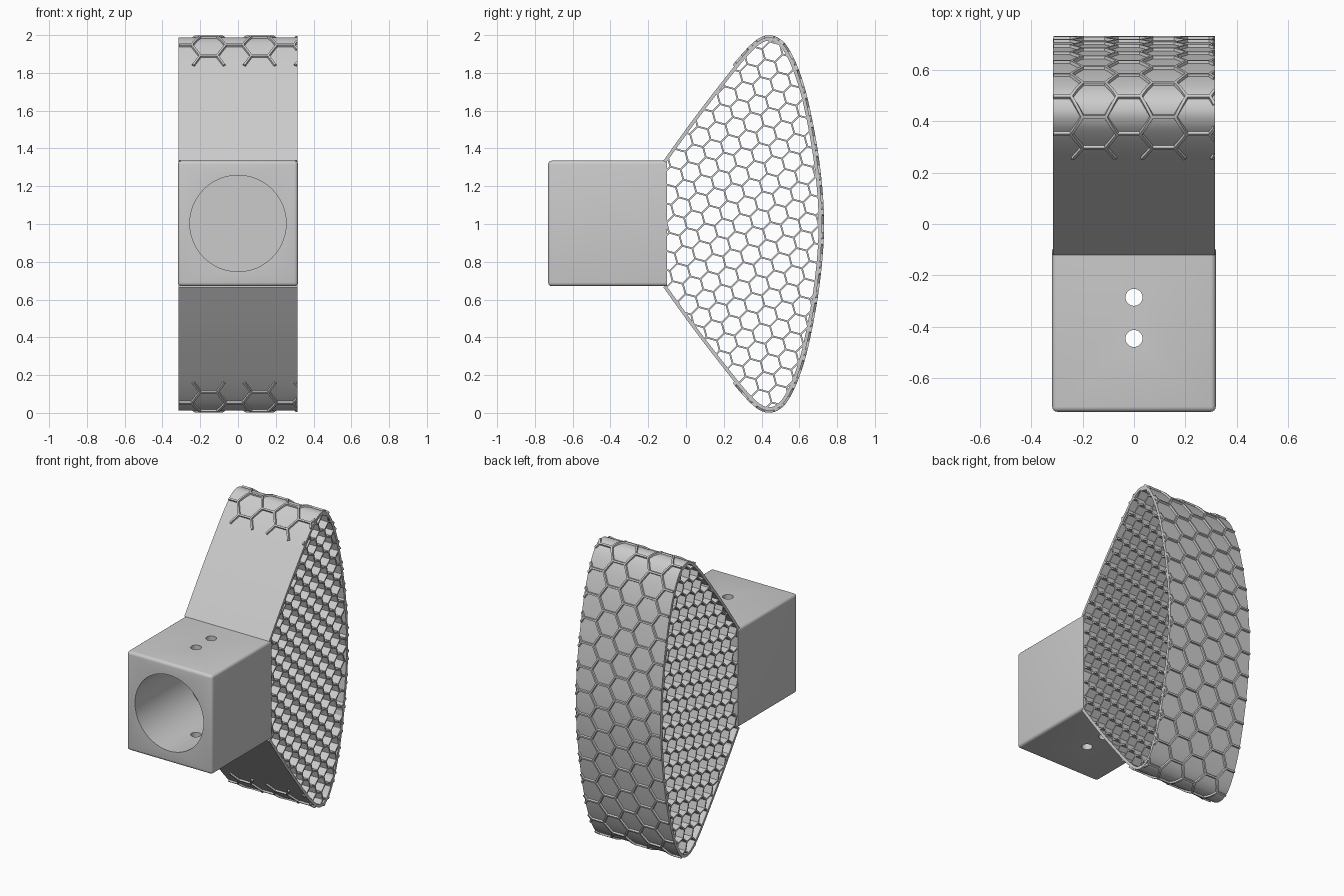
import bpy, bmesh, math
from mathutils import Vector, Matrix

if "Cube" in bpy.data.objects:
    bpy.data.objects.remove(bpy.data.objects["Cube"])

W = 0.315          # half width in x
T = 0.018          # shell thickness


def finish(bm, name, angle=None):
    bmesh.ops.recalc_face_normals(bm, faces=bm.faces)
    me = bpy.data.meshes.new(name)
    bm.to_mesh(me)
    bm.free()
    ob = bpy.data.objects.new(name, me)
    bpy.context.collection.objects.link(ob)
    if angle:
        smooth(ob, angle)
    return ob


def smooth(ob, angle):
    bpy.ops.object.select_all(action='DESELECT')
    ob.select_set(True)
    bpy.context.view_layer.objects.active = ob
    bpy.ops.object.shade_smooth_by_angle(angle=math.radians(angle))


def loft(bm, rings):
    """Join four-point rings into a solid strip."""
    vs = [[bm.verts.new(p) for p in r] for r in rings]
    for a, b in zip(vs, vs[1:]):
        for k in range(4):
            m = (k + 1) % 4
            bm.faces.new((a[k], a[m], b[m], b[k]))
    bm.faces.new(vs[0])
    bm.faces.new(vs[-1][::-1])


def hex_edges(s, u0, v0, ni, nj, turn=0):
    """Edges of a honeycomb with side s, each edge given once."""
    rot = Matrix.Rotation(math.radians(turn), 2)
    for i in range(-ni, ni + 1):
        for j in range(-nj, nj + 1):
            c = Vector((1.5 * s * i, math.sqrt(3) * s * (j + (i % 2) / 2)))
            p = [Vector((u0, v0)) + rot @ (c + s * Vector((math.cos(k * math.pi / 3),
                                                           math.sin(k * math.pi / 3))))
                 for k in range(4)]
            for k in range(3):
                yield p[k], p[k + 1]


# Side outline (y, z): upper half, mirrored about z = 1, then smoothed
half = [(-0.12, 1.335), (0.05, 1.57), (0.22, 1.79), (0.30, 1.888), (0.36, 1.95),
        (0.40, 1.978), (0.44, 1.988), (0.485, 1.975), (0.53, 1.93), (0.58, 1.83),
        (0.63, 1.675), (0.68, 1.43), (0.71, 1.2), (0.72, 1.0)]
ctrl = [Vector(p) for p in half] + [Vector((y, 2 - z)) for y, z in half[-2::-1]]
outline = []
N = len(ctrl)
for i in range(N - 1):
    p0, p1, p2, p3 = (ctrl[max(0, min(N - 1, i + k))] for k in (-1, 0, 1, 2))
    for q in range(6):
        t = q / 6
        outline.append(0.5 * (2 * p1 + (p2 - p0) * t + (2 * p0 - 5 * p1 + 4 * p2 - p3) * t * t
                              + (3 * p1 - p0 - 3 * p2 + p3) * t ** 3))
outline.append(ctrl[-1])
M = len(outline)
normals = []
for i in range(M):
    d = (outline[min(i + 1, M - 1)] - outline[max(i - 1, 0)]).normalized()
    normals.append(Vector((-d.y, d.x)))
arc = [0]
for a, b in zip(outline, outline[1:]):
    arc.append(arc[-1] + (b - a).length)

# Curved outer shell
bm = bmesh.new()
rings = []
for p, n in zip(outline, normals):
    q = p - n * T
    rings.append([(-W, *p), (W, *p), (W, *q), (-W, *q)])
loft(bm, rings)
finish(bm, "curved_shell", 35)

# Honeycomb core running through the full width
planes = [(p - n * T * 0.5, n) for p, n in zip(outline, normals)]
planes.append((Vector((-0.12, 1)), Vector((-1, 0))))
bm = bmesh.new()
for a, b in hex_edges(0.056, 0.3, 1.0, 16, 16, -15):
    t0, t1 = 0.0, 1.0
    for p, n in planes:
        da, db = (a - p).dot(n), (b - p).dot(n)
        if da > 0 and db > 0:
            t0 = 2
        elif da > 0:
            t0 = max(t0, da / (da - db))
        elif db > 0:
            t1 = min(t1, da / (da - db))
    if t1 - t0 < 0.02:
        continue
    p, q = a.lerp(b, t0), a.lerp(b, t1)
    d = (b - a).normalized()
    s = Vector((-d.y, d.x)) * 0.0045
    loft(bm, [[(-W, *(e + s)), (W, *(e + s)), (W, *(e - s)), (-W, *(e - s))] for e in (p, q)])
finish(bm, "honeycomb_core")


# Raised hexagon ridges wrapped over the outside of the shell
def on_shell(x, v, h):
    i = 0
    while i < M - 2 and arc[i + 1] < v:
        i += 1
    t = (v - arc[i]) / (arc[i + 1] - arc[i])
    p = outline[i].lerp(outline[i + 1], t) + normals[i].lerp(normals[i + 1], t).normalized() * h
    return (max(-W, min(W, x)), p.x, p.y)


start = next(arc[i] for i in range(M) if outline[i].x > 0.24)
end = arc[-1] - start
bm = bmesh.new()
for a, b in hex_edges(0.09, -0.02, arc[-1] / 2, 4, 14):
    d = (b - a).normalized()
    s = Vector((-d.y, d.x)) * 0.009
    pts = [a.lerp(b, k / 12) for k in range(13)]
    pts = [p for p in pts if abs(p.x) <= W and start <= p.y <= end]
    if len(pts) < 2:
        continue
    loft(bm, [[on_shell(*(p + s), -0.004), on_shell(*(p + s * 0.6), 0.011),
               on_shell(*(p - s * 0.6), 0.011), on_shell(*(p - s), -0.004)] for p in pts])
finish(bm, "hexagon_ridges", 35)

# Mounting block: all edges rounded except those of the rear face
bm = bmesh.new()
bmesh.ops.create_cube(bm, size=1)
for v in bm.verts:
    v.co = Vector((v.co.x * 0.636, v.co.y * 0.63 - 0.415, v.co.z * 0.665 + 1.003))
edges = [e for e in bm.edges if any(v.co.y < -0.5 for v in e.verts)]
bmesh.ops.bevel(bm, geom=edges, offset=0.02, segments=4, profile=0.5, affect='EDGES')
block = finish(bm, "mounting_block")


def drill(radius, depth, loc, rot=(0, 0, 0)):
    bpy.ops.mesh.primitive_cylinder_add(vertices=48, radius=radius, depth=depth,
                                        location=loc, rotation=rot)
    cutter = bpy.context.object
    cutter.hide_render = True
    mod = block.modifiers.new("drill", 'BOOLEAN')
    mod.operation = 'DIFFERENCE'
    mod.solver = 'EXACT'
    mod.object = cutter
    bpy.context.view_layer.objects.active = block
    bpy.ops.object.modifier_apply(modifier=mod.name)
    bpy.data.objects.remove(cutter)


# Handle socket and two screw holes
drill(0.255, 0.64, (0, -0.49, 1.003), (math.pi / 2, 0, 0))
for y in (-0.285, -0.445):
    drill(0.033, 1.2, (0, y, 1.0))
smooth(block, 30)
